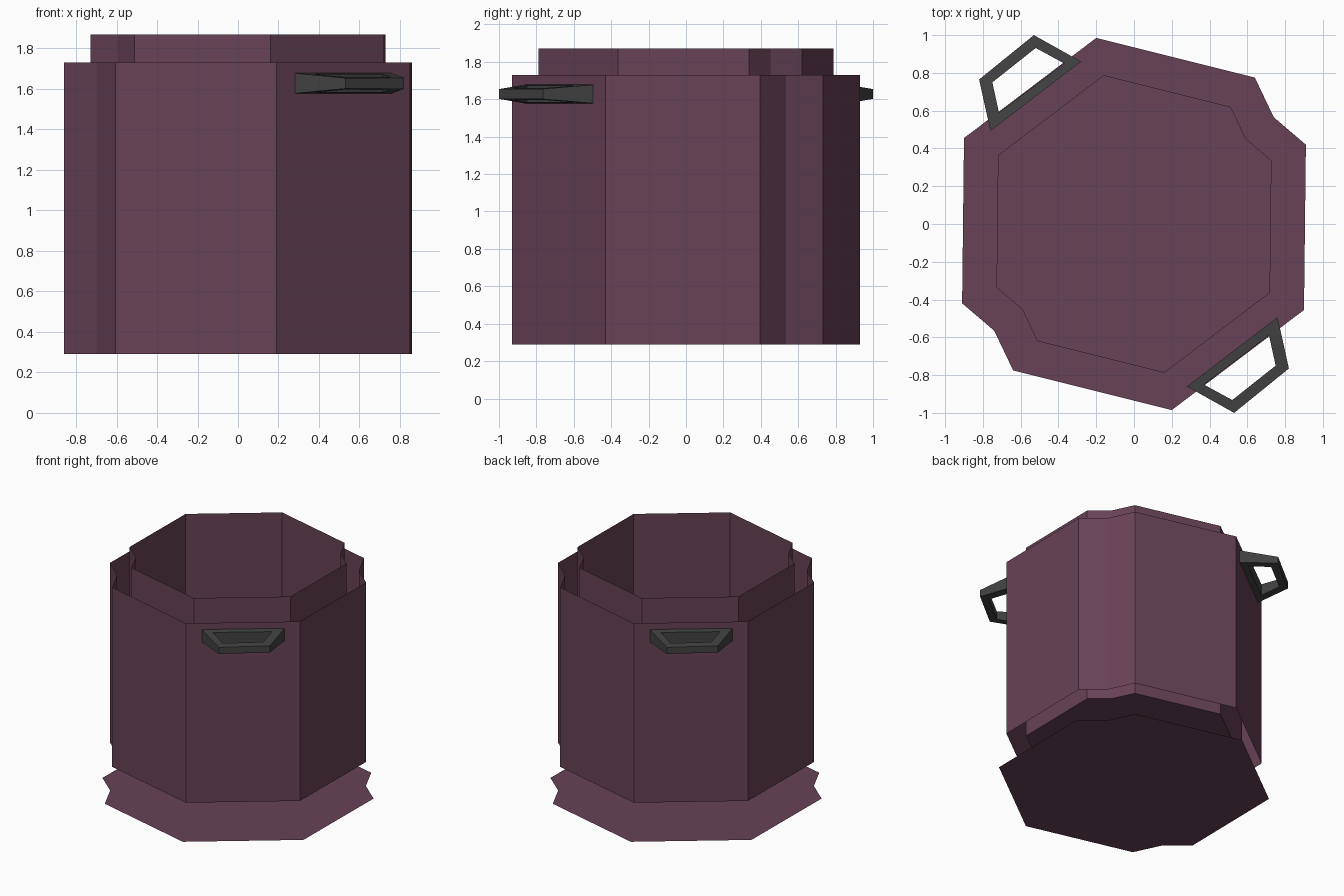
import bpy
import bmesh
from mathutils import Vector

cube = bpy.data.objects.get("Cube")
if cube:
    bpy.data.objects.remove(cube, do_unlink=True)


def make_material(name, rgb):
    mat = bpy.data.materials.new(name)
    mat.use_nodes = True
    color = (*rgb, 1.0)
    mat.diffuse_color = color
    mat.node_tree.nodes["Principled BSDF"].inputs["Base Color"].default_value = color
    return mat


plum = make_material("dark plum", (0.14, 0.055, 0.095))
charcoal = make_material("charcoal", (0.055, 0.055, 0.055))

# Notched eight-sided outline: one half, repeated by a half turn
half = [(-0.91, -0.42), (-0.74, -0.565), (-0.64, -0.775), (0.20, -0.985), (0.90, -0.455)]
outline = half + [(-x, -y) for x, y in half]


def finish(bm, name, mat):
    mesh = bpy.data.meshes.new(name)
    bm.to_mesh(mesh)
    bm.free()
    mesh.materials.append(mat)
    obj = bpy.data.objects.new(name, mesh)
    bpy.context.collection.objects.link(obj)
    return obj


def ring(bm, scale, z):
    return [bm.verts.new((x * scale, y * scale, z)) for x, y in outline]


def shell(name, scale, bottom, top=None, floor=False):
    """Thin sheet walls and/or floor; walls all face -x, floors face down."""
    bm = bmesh.new()
    low = ring(bm, scale, bottom)
    if top is not None:
        high = ring(bm, scale, top)
        for i in range(len(low)):
            j = (i + 1) % len(low)
            face = bm.faces.new((low[i], low[j], high[j], high[i]))
            face.normal_update()
            if face.normal.x > 0:
                face.normal_flip()
    if floor:
        bm.faces.new(low[::-1])
    return finish(bm, name, plum)


# Nested sheets of the pot
shell("base_plate", 1.0, 0.0, floor=True)
shell("outer_wall", 0.945, 0.29, 1.73)
shell("inner_pot", 0.80, 0.29, 1.87, floor=True)

# Handle frame, tapering away from the wall
frame_outer = [(0.28, -0.86), (0.53, -1.0), (0.82, -0.765), (0.76, -0.493)]
frame_inner = [(0.37, -0.85), (0.52, -0.932), (0.75, -0.75), (0.715, -0.59)]
wall_point = Vector((0.28, -0.86))
wall_normal = Vector((0.607, -0.795))


def handle(name, turn):
    bm = bmesh.new()

    def loop(points, side):
        verts = []
        for p in points:
            depth = (Vector(p) - wall_point).dot(wall_normal)
            height = 0.05 - 0.09 * depth
            verts.append(bm.verts.new((p[0] * turn, p[1] * turn, 1.628 + side * height)))
        return verts

    loops = [loop(frame_outer, -1), loop(frame_outer, 1),
             loop(frame_inner, 1), loop(frame_inner, -1)]
    for a, b in zip(loops, loops[1:] + loops[:1]):
        for i in range(4):
            j = (i + 1) % 4
            bm.faces.new((a[i], a[j], b[j], b[i]))
    bmesh.ops.recalc_face_normals(bm, faces=bm.faces)
    return finish(bm, name, charcoal)


handle("front_handle", 1)
handle("back_handle", -1)
